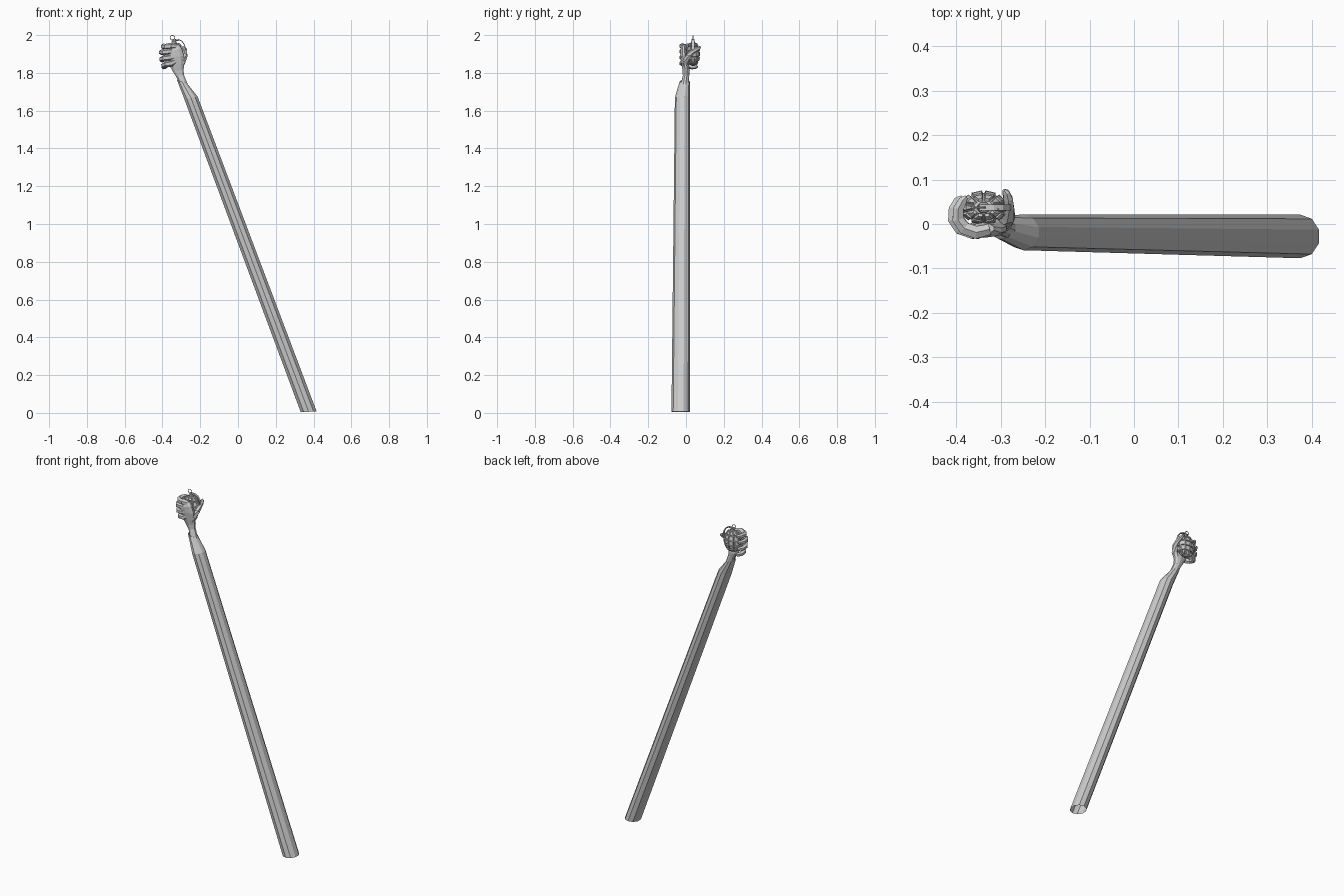
import bpy, bmesh, math
from mathutils import Vector, Matrix

if "Cube" in bpy.data.objects:
    bpy.data.objects.remove(bpy.data.objects["Cube"])


def finish(bm, name):
    bmesh.ops.recalc_face_normals(bm, faces=bm.faces)
    me = bpy.data.meshes.new(name)
    bm.to_mesh(me)
    bm.free()
    ob = bpy.data.objects.new(name, me)
    bpy.context.collection.objects.link(ob)
    return ob


def loft(name, rings, sides, cap_start=True, cap_end=True):
    """Skin elliptical rings: (x, y, z, rx, ry, slope) with slope = dz/dx."""
    bm = bmesh.new()
    loops = []
    for x, y, z, rx, ry, slope in rings:
        loop = []
        for i in range(sides):
            a = 2 * math.pi * (i + 0.5) / sides
            dx = rx * math.cos(a)
            loop.append(bm.verts.new((x + dx, y + ry * math.sin(a), z + slope * dx)))
        loops.append(loop)
    skin(bm, loops, cap_start, cap_end)
    return finish(bm, name)


def skin(bm, loops, cap_start, cap_end):
    n = len(loops[0])
    for a, b in zip(loops, loops[1:]):
        for i in range(n):
            j = (i + 1) % n
            bm.faces.new((a[i], a[j], b[j], b[i]))
    if cap_start:
        bm.faces.new(loops[0][::-1])
    if cap_end:
        bm.faces.new(loops[-1])


def limb(name, path, radii, sides=6):
    """Round tube along a path, used for fingers and wire."""
    bm = bmesh.new()
    pts = [Vector(p) for p in path]
    loops = []
    for k, p in enumerate(pts):
        t = (pts[min(k + 1, len(pts) - 1)] - pts[max(k - 1, 0)]).normalized()
        u = (Vector((0, 0, 1)) - t * t.z).normalized()
        v = t.cross(u)
        loops.append([bm.verts.new(p + radii[k] * (u * math.cos(a) + v * math.sin(a)))
                      for a in (2 * math.pi * i / sides for i in range(sides))])
    skin(bm, loops, True, True)
    return finish(bm, name)


# long sleeve, open at the bottom and at the cuff
loft("sleeve", [
    (0.374, -0.028, 0.006, 0.044, 0.049, 0.06),
    (-0.249, -0.019, 1.668, 0.037, 0.040, 0.2),
    (-0.298, -0.007, 1.755, 0.026, 0.027, -0.25),
], 10, False, False)

# wrist and back of the hand
loft("palm", [
    (-0.283, -0.010, 1.725, 0.022, 0.022, 0.2),
    (-0.307, 0.000, 1.785, 0.021, 0.017, 0.3),
    (-0.316, 0.001, 1.812, 0.030, 0.019, 0.2),
    (-0.325, -0.004, 1.845, 0.041, 0.020, 0.1),
    (-0.332, -0.011, 1.885, 0.048, 0.019, 0.1),
    (-0.338, -0.014, 1.920, 0.042, 0.017, 0.25),
    (-0.340, -0.010, 1.942, 0.026, 0.013, 0.35),
], 10)

# four fingers curling round the left side
for i, (z, cx, rise) in enumerate([(1.846, 0.012, -0.014), (1.877, 0.002, -0.008),
                                   (1.909, 0.000, 0.000), (1.938, 0.010, 0.004)]):
    limb(f"finger_{i + 1}", [
        (-0.325, -0.012, z + 0.006 - rise),
        (-0.364 + cx, -0.019, z + 0.004),
        (-0.391 + cx, -0.010, z),
        (-0.406 + cx, 0.010, z + rise * 0.5),
        (-0.405 + cx, 0.034, z + rise),
        (-0.395 + cx, 0.053, z + rise),
        (-0.387 + cx, 0.061, z + rise),
    ], [0.014, 0.0165, 0.016, 0.0145, 0.0135, 0.011, 0.005])

# thumb on the right side
limb("thumb", [
    (-0.312, -0.002, 1.830), (-0.292, -0.001, 1.862), (-0.282, 0.014, 1.893),
    (-0.281, 0.035, 1.912), (-0.283, 0.056, 1.925), (-0.288, 0.071, 1.934),
    (-0.293, 0.076, 1.938),
], [0.018, 0.018, 0.016, 0.013, 0.012, 0.009, 0.004])

# grenade body: egg with raised blocks
C = Vector((-0.338, 0.037, 1.900))
bm = bmesh.new()
bmesh.ops.create_uvsphere(bm, u_segments=10, v_segments=7, radius=1)
bmesh.ops.transform(bm, matrix=Matrix.Translation(C) @ Matrix.Diagonal((0.050, 0.034, 0.064, 1)),
                    verts=bm.verts)
blocks = [f for f in bm.faces if len(f.verts) == 4]
bmesh.ops.inset_individual(bm, faces=blocks, thickness=0.0022, depth=0.0)
bmesh.ops.inset_individual(bm, faces=blocks, thickness=0.0022, depth=0.006)
finish(bm, "grenade_body")

# fuse neck and cap
loft("fuse", [
    (C.x, C.y, 1.955, 0.016, 0.014, 0), (C.x, C.y, 1.966, 0.014, 0.012, 0),
    (C.x, C.y, 1.968, 0.010, 0.009, 0), (C.x, C.y, 1.977, 0.009, 0.008, 0),
], 8)

# safety lever bending down the right side
bm = bmesh.new()
prof = [(-0.350, 1.976), (-0.318, 1.976), (-0.298, 1.966), (-0.284, 1.945), (-0.279, 1.918)]
skin(bm, [[bm.verts.new((x + o, C.y + y, z + o)) for o, y in
           ((0, -0.007), (0, 0.007), (0.003, 0.007), (0.003, -0.007))]
          for x, z in prof], True, True)
finish(bm, "safety_lever")

# pull ring and its pin
bpy.ops.mesh.primitive_torus_add(location=(-0.347, C.y, 1.986), rotation=(math.pi / 2, 0, 0),
                                 major_segments=14, minor_segments=5,
                                 major_radius=0.012, minor_radius=0.002)
bpy.context.object.name = "pull_ring"
limb("pin", [(-0.350, C.y, 1.973), (-0.322, C.y, 1.971), (-0.304, C.y - 0.004, 1.974)],
     [0.0025, 0.0025, 0.0015], 5)
